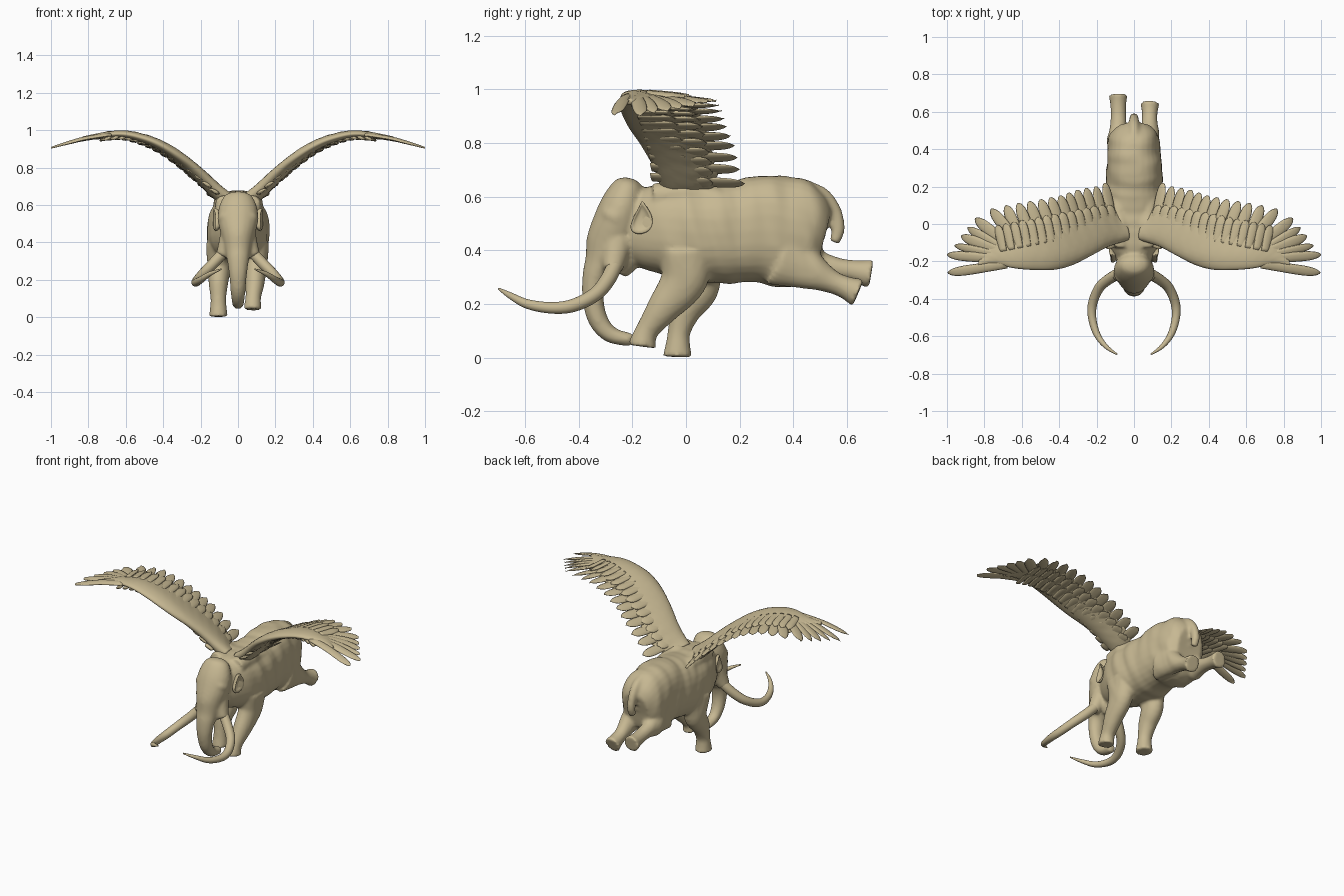
import bpy, bmesh, math
from mathutils import Vector, noise

if "Cube" in bpy.data.objects:
    bpy.data.objects.remove(bpy.data.objects["Cube"])

mat = bpy.data.materials.new("tan_clay")
mat.diffuse_color = (0.57, 0.48, 0.29, 1)
mat.use_nodes = True
mat.node_tree.nodes["Principled BSDF"].inputs["Base Color"].default_value = mat.diffuse_color


def smooth_path(pts, n):
    """Catmull-Rom samples through tuples of any length."""
    out = []
    p = [pts[0]] + list(pts) + [pts[-1]]
    for i in range(1, len(p) - 2):
        for k in range(n):
            t = k / n
            out.append([0.5 * (2 * b + (c - a) * t + (2 * a - 5 * b + 4 * c - d) * t * t
                               + (3 * b - a - 3 * c + d) * t ** 3)
                        for a, b, c, d in zip(p[i - 1], p[i], p[i + 1], p[i + 2])])
    out.append(list(pts[-1]))
    return out


def skin(bm, rings):
    """Closed skin over a list of equal rings."""
    vs = [[bm.verts.new(p) for p in r] for r in rings]
    n = len(vs[0])
    for a, b in zip(vs, vs[1:]):
        for i in range(n):
            bm.faces.new((a[i], a[(i + 1) % n], b[(i + 1) % n], b[i]))
    bm.faces.new(vs[0][::-1])
    bm.faces.new(vs[-1])


def tube(bm, pts, sub=5, n=20, power=1.0):
    """Tube along (x, y, z, radius sideways, radius other way)."""
    s = smooth_path(pts, sub)
    c = [Vector(q[:3]) for q in s]
    rings = []
    for i, q in enumerate(s):
        t = (c[min(i + 1, len(c) - 1)] - c[max(i - 1, 0)]).normalized()
        a = Vector((1, 0, 0))
        a = (a - t * a.dot(t)).normalized()
        b = t.cross(a)
        ring = []
        for k in range(n):
            co, si = math.cos(2 * math.pi * k / n), math.sin(2 * math.pi * k / n)
            ring.append(c[i] + a * q[3] * math.copysign(abs(co) ** power, co)
                        + b * q[4] * math.copysign(abs(si) ** power, si))
        rings.append(ring)
    skin(bm, rings)


def finish(bm, name, mirror=False):
    bmesh.ops.recalc_face_normals(bm, faces=bm.faces)
    me = bpy.data.meshes.new(name)
    bm.to_mesh(me)
    bm.free()
    ob = bpy.data.objects.new(name, me)
    bpy.context.collection.objects.link(ob)
    me.materials.append(mat)
    me.polygons.foreach_set("use_smooth", [True] * len(me.polygons))
    if mirror:
        ob.modifiers.new("mirror", 'MIRROR').use_mirror_merge = False
    return ob


# Torso, from neck to rump
bm = bmesh.new()
tube(bm, [(0, -.24, .49, .07, .10), (0, -.16, .485, .115, .15), (0, -.08, .48, .15, .168),
          (0, .0, .47, .165, .18), (0, .1, .465, .165, .188), (0, .2, .47, .155, .192),
          (0, .3, .477, .148, .203), (0, .4, .462, .142, .205), (0, .47, .45, .13, .175),
          (0, .515, .44, .09, .12)], power=.85, n=28)
# Head running down into the curled trunk
tube(bm, [(0, -.205, .668, .03, .02), (0, -.212, .645, .075, .055), (0, -.235, .575, .105, .08),
          (0, -.258, .5, .105, .09), (0, -.285, .42, .085, .09), (0, -.31, .36, .07, .07),
          (0, -.338, .3, .058, .049), (0, -.346, .22, .047, .04), (0, -.327, .14, .04, .037),
          (0, -.28, .086, .034, .031), (0, -.2, .066, .028, .024)])
# Jaw and brow
tube(bm, [(0, -.2, .44, .07, .06), (0, -.225, .36, .055, .05), (0, -.25, .315, .03, .03)])
for s in (1, -1):
    tube(bm, [(s * .055, -.25, .45, .04, .05), (s * .062, -.265, .38, .045, .048),
              (s * .085, -.275, .325, .036, .036)])
    tube(bm, [(s * .03, -.285, .55, .03, .03), (s * .07, -.285, .535, .03, .03),
              (s * .095, -.25, .52, .02, .025)])
    # Shoulder muscles under the wings
    tube(bm, [(s * .07, -.12, .6, .05, .05), (s * .075, 0, .61, .055, .05), (s * .08, .13, .58, .05, .05)])
# Front legs
tube(bm, [(.1, .0, .40, .07, .10), (.095, -.008, .29, .062, .088), (.09, -.085, .185, .052, .062),
          (.082, -.14, .11, .042, .044), (.079, -.158, .07, .045, .047), (.078, -.163, .042, .048, .055)])
tube(bm, [(-.1, .03, .40, .07, .10), (-.1, .048, .27, .062, .08), (-.105, .0, .18, .052, .06),
          (-.105, -.025, .1, .042, .043), (-.105, -.03, .05, .045, .046), (-.105, -.032, .003, .05, .056)])
# Hind legs, kicked back
tube(bm, [(.085, .36, .38, .06, .12), (.085, .45, .33, .055, .08), (.083, .54, .285, .043, .045),
          (.084, .595, .262, .042, .043), (.085, .642, .242, .051, .056)])
tube(bm, [(-.085, .36, .39, .06, .12), (-.085, .45, .355, .055, .075), (-.083, .55, .335, .043, .043),
          (-.084, .63, .322, .042, .042), (-.085, .69, .312, .051, .055)])
# Tail
tube(bm, [(0, .43, .62, .04, .04), (0, .50, .61, .03, .032), (0, .55, .55, .026, .028),
          (0, .567, .48, .025, .025), (0, .553, .43, .021, .02)])
raw = finish(bm, "raw_body")
# Fuse the overlapping parts into one hide
rm = raw.modifiers.new("fuse", 'REMESH')
rm.mode, rm.voxel_size = 'VOXEL', .0095
sm = raw.modifiers.new("soften", 'SMOOTH')
sm.factor, sm.iterations = .5, 6
dg = bpy.context.evaluated_depsgraph_get()
bm = bmesh.new()
bm.from_mesh(bpy.data.meshes.new_from_object(raw.evaluated_get(dg)))
bpy.data.objects.remove(raw)
bm.normal_update()
# Shaggy folds running down the flanks
moves = []
for v in bm.verts:
    x, y, z = v.co
    m = min(1, max(0, (y + .12) * 8)) * min(1, max(0, (z - .22) * 10)) * min(1, max(0, (.56 - y) * 10))
    moves.append(v.normal * m * .009 * noise.noise((x * 5, y * 17 + z * 4, z * 5)))
for v, d in zip(bm.verts, moves):
    v.co += d
finish(bm, "body")

# Tusks
bm = bmesh.new()
tube(bm, [(.07, -.26, .355, .03, .03), (.13, -.292, .29, .029, .029), (.185, -.34, .235, .027, .027),
          (.22, -.42, .195, .025, .025), (.224, -.5, .186, .022, .022), (.198, -.59, .2, .018, .018),
          (.15, -.655, .232, .012, .012), (.09, -.697, .257, .004, .004)], n=14)
finish(bm, "tusks", True)

# Ears: cupped leaves with a raised rim
bm = bmesh.new()
rings = []
for r, h in ((.02, .0), (.4, .0), (.72, .006), (.92, .016), (1, .01), (.92, -.004), (.4, -.02), (.02, -.02)):
    rings.append([(.118 + h + .2 * (-.03 + .035 * r * math.cos(a)),
                   -.165 + .036 * r * math.cos(a) - .012 * math.sin(2 * a) * r,
                   .522 + r * .06 * math.sin(a) + .01 * r * math.cos(a))
                  for a in [k * math.pi / 12 for k in range(24)]])
skin(bm, rings)
finish(bm, "ears", True)

# Wing surface: height over x, drooping towards the trailing edge
ZP = smooth_path([(.0, .62), (.1, .69), (.2, .775), (.3, .85), (.4, .913), (.5, .955),
                  (.63, .98), (.8, .96), (.9, .935), (1.02, .9)], 8)


def rise(x):
    for a, b in zip(ZP, ZP[1:]):
        if x <= b[0]:
            return a[1] + (b[1] - a[1]) * (x - a[0]) / (b[0] - a[0])
    return ZP[-1][1]


def wing(x, y, h):
    m = (rise(x + .03) - rise(x - .03)) / .06
    z = rise(x) - max(0, y + .17) / .37 * max(.015, .1 - .11 * x)
    return Vector((x, y, z)) + Vector((-m, 0, 1)).normalized() * h


# Wing arms with coverts
lead = smooth_path([(.04, -.09), (.14, -.122), (.23, -.17), (.33, -.22), (.43, -.245), (.55, -.245),
                    (.65, -.235), (.74, -.215), (.83, -.222)], 8)
trail = smooth_path([(.07, .07), (.15, .12), (.27, .1), (.38, .07), (.48, .05), (.59, .03),
                     (.69, -.02), (.77, -.1), (.83, -.19)], 8)
bm = bmesh.new()
rings = []
for i, (l, t) in enumerate(zip(lead, trail)):
    f = i / (len(lead) - 1)
    ring = []
    for k in range(28):
        a = 2 * math.pi * k / 28
        v = (1 - math.cos(a)) / 2
        u = v * (.96 + .04 * abs(math.sin(i * math.pi / 4)))
        h = math.sin(a) * (.05 - .036 * f) * ((1 - v) ** .8 + .12)
        h += .003 * v * math.sin(i * math.pi / 2) * math.sin(v * 18)
        ring.append(wing(l[0] + (t[0] - l[0]) * u, l[1] + (t[1] - l[1]) * u, h))
    rings.append(ring)
skin(bm, rings)
finish(bm, "wing_arms", True)


def feather(bm, b, t, w, h):
    b, t = Vector(b), Vector(t)
    d = (t - b).normalized()
    side = Vector((-d.y, d.x))
    rings = []
    for i in range(15):
        u = math.sin(i / 14 * math.pi / 2)
        c = b.lerp(t, u)
        ww = w * (.75 + .25 * u) * max(.04, 1 - u ** 7) ** .6
        ring = []
        for k in range(10):
            a = 2 * math.pi * k / 10
            p = c + side * ww * math.cos(a)
            ring.append(wing(p.x, p.y, h + .009 * math.sin(a) * max(.15, 1 - u ** 6) + .005 * math.cos(a)))
        rings.append(ring)
    skin(bm, rings)


# Flight feathers: (base, tip, half width)
bm = bmesh.new()
tips = [(.155, .22), (.205, .2), (.255, .192), (.305, .182), (.35, .167), (.395, .152), (.445, .142),
        (.5, .132), (.56, .122), (.62, .112), (.685, .1)]
for i, t in enumerate(tips):
    feather(bm, (t[0] - .05 - .004 * i, -.04 - .008 * i), t, .025 + .001 * i, .002 * (i % 2))
for b, t, w in [((.6, -.13), (.765, .08), .036), ((.63, -.15), (.85, .03), .036),
                ((.66, -.17), (.925, -.065), .034), ((.68, -.19), (1.0, -.165), .03),
                ((.68, -.215), (.995, -.262), .03), ((.66, -.16), (.89, -.02), .03),
                ((.67, -.18), (.96, -.115), .026)]:
    feather(bm, b, t, w, 0)
# Short covert rows on top and below
for i in range(15):
    x = .14 + .042 * i
    y = .1 - .2 * max(0, x - .2)
    for h, dy in ((.012, .0), (-.012, .0), (-.02, -.09)):
        feather(bm, (x - .03, y - .14 + dy), (x, y + dy), .027, h)
finish(bm, "wing_feathers", True)
